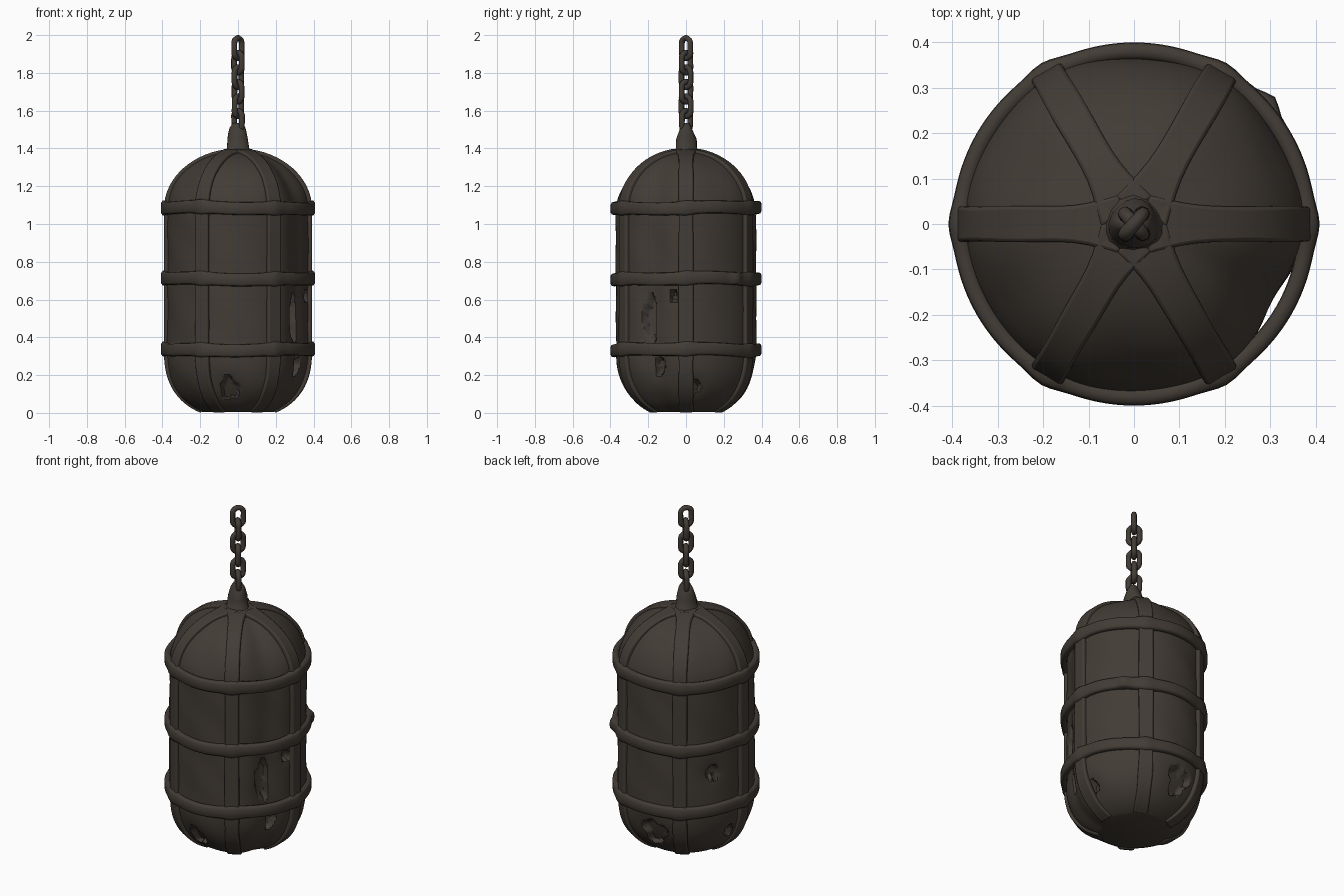
import bpy, bmesh, math, random
from mathutils import Vector

if "Cube" in bpy.data.objects:
    bpy.data.objects.remove(bpy.data.objects["Cube"])
random.seed(4)

iron = bpy.data.materials.new("dark brown iron")
iron.diffuse_color = (0.055, 0.045, 0.036, 1)
iron.use_nodes = True
iron.node_tree.nodes["Principled BSDF"].inputs["Base Color"].default_value = iron.diffuse_color


def finish(name, bm, angle=40, bevel=0):
    bmesh.ops.recalc_face_normals(bm, faces=bm.faces[:])
    me = bpy.data.meshes.new(name)
    bm.to_mesh(me)
    bm.free()
    me.materials.append(iron)
    ob = bpy.data.objects.new(name, me)
    bpy.context.collection.objects.link(ob)
    if bevel:
        m = ob.modifiers.new("bevel", "BEVEL")
        m.width, m.segments = bevel, 2
        m.limit_method = 'ANGLE'
    bpy.ops.object.select_all(action='DESELECT')
    ob.select_set(True)
    bpy.context.view_layer.objects.active = ob
    bpy.ops.object.shade_smooth_by_angle(angle=math.radians(angle))
    return ob


def profile(R, top, bottom, r0, n, nw):
    """Capsule outline from the crown down to the flat base."""
    pts = []
    a0 = math.acos(r0 / R)
    for i in range(n + 1):
        a = a0 * (1 - i / n)
        pts.append((R * math.cos(a), 1.08 + (top - 1.08) * math.sin(a)))
    for i in range(1, nw):
        pts.append((R, 1.08 - 0.75 * i / nw))
    k = 2.4
    end = math.acos(0.5 ** (k / 2))
    s_end = math.sin(end) ** (2 / k)
    for i in range(n + 1):
        a = end * i / n
        z = 0.33 - (0.33 - bottom) * math.sin(a) ** (2 / k) / s_end
        pts.append((R * math.cos(a) ** (2 / k), z))
    return pts


def loft(bm, rows):
    for a, b in zip(rows, rows[1:]):
        n = len(a)
        for i in range(n):
            j = (i + 1) % n
            bm.faces.new((a[i], a[j], b[j], b[i]))


def gap(a, c):
    return (a - c + 180) % 360 - 180


# Battered inner shell with dents and punched-in hollows
# (angle, height, half angle, half height)
HOLES = [(-98, 0.13, 10, 0.065), (-33, 0.50, 7, 0.13), (-10, 0.62, 4, 0.03),
         (9, 0.14, 5, 0.035), (95, 0.18, 13, 0.085), (148, 0.55, 6, 0.045),
         (167, 0.17, 4, 0.04), (-24, 0.25, 5, 0.06)]
bm = bmesh.new()
N = 240
rows = []
for r, z in profile(0.375, 1.388, 0.005, 0.03, 34, 44):
    row = []
    for i in range(N):
        d = i * 360 / N
        a = math.radians(d)
        f = min(1, r / 0.3)
        dome = max(0, min(1, (z - 1.05) / 0.15))
        dr = (0.003 + 0.012 * dome) * math.sin(3 * a) ** 2 * f
        dr += 0.024 * f * math.exp(-(gap(d, -28) / 15) ** 2)
        dr += 0.003 * f * math.sin(5 * a + 9 * z) * math.sin(13 * z + 2 * a)
        for ha, hz, wa, wz in HOLES:
            u, v = gap(d, ha) / wa, (z - hz) / wz
            q = math.hypot(u, v)
            dr += 0.010 * math.exp(-q * q / 2)
            t = math.atan2(v, u)
            edge = 0.9 + 0.13 * math.sin(3 * t + ha) + 0.08 * math.sin(5 * t)
            dr += 0.035 * max(0, min(1, (edge - q) / 0.12))
        row.append(bm.verts.new(((r - dr) * math.cos(a), (r - dr) * math.sin(a), z)))
    rows.append(row)
loft(bm, rows)
bm.faces.new(rows[0])
bm.faces.new(rows[-1])
finish("inner_shell", bm, 45)

# Six vertical straps running from crown to base
outer = profile(0.392, 1.400, 0.0, 0.03, 16, 6)
for k in range(6):
    bm = bmesh.new()
    a = math.radians(60 * k)
    e = Vector((math.cos(a), math.sin(a), 0))
    t = Vector((-e.y, e.x, 0))
    rows = []
    for i, (r, z) in enumerate(outer):
        p0, p1 = outer[max(i - 1, 0)], outer[min(i + 1, len(outer) - 1)]
        nrm = Vector((-(p1[1] - p0[1]), p1[0] - p0[0])).normalized()
        w = 0.039 + 0.001 * math.sin(i * 0.7 + k)
        if z > 1.2:  # webs spread together at the crown
            w += 0.03 * math.exp(-(r / 0.09) ** 2)
        row = []
        for s, h in ((-1, 0), (1, 0), (1, 0.03), (-1, 0.03)):
            zz = max(0, z - nrm.y * h)
            p = e * (r - nrm.x * h) + t * (s * w) + Vector((0, 0, zz))
            row.append(bm.verts.new(p))
        rows.append(row)
    loft(bm, rows)
    bm.faces.new(rows[0])
    bm.faces.new(rows[-1])
    finish("vertical_strap", bm, 50, 0.008)

# Three hoops, thickening into lumps where they cross the straps
for h, z0 in enumerate((1.085, 0.71, 0.335)):
    bm = bmesh.new()
    rows = []
    for i in range(120):
        d = i * 3
        a = math.radians(d)
        near = math.exp(-(gap(d, round(d / 60) * 60) / 6) ** 2)
        lump = math.exp(-(gap(d, 42) / 4) ** 2) if h == 1 else 0
        hz = 0.034 + 0.008 * near
        hr = 0.019 + 0.009 * near + 0.012 * lump
        zc = z0 + 0.004 * math.sin(2 * a + h) + 0.003 * math.sin(5 * a)
        row = []
        for j in range(12):
            b = j * math.tau / 12
            cr, cz = math.cos(b), math.sin(b)
            r = 0.381 + 0.006 * lump + hr * math.copysign(abs(cr) ** 0.6, cr)
            z = zc + hz * math.copysign(abs(cz) ** 0.6, cz)
            row.append(bm.verts.new((r * math.cos(a), r * math.sin(a), z)))
        rows.append(row)
    loft(bm, rows + rows[:1])
    finish("hoop", bm, 60)

# Lumpy collar on the crown
bm = bmesh.new()
rows = []
for r, z, sy in ((0.075, 1.385, 1), (0.059, 1.40, .95), (0.054, 1.45, 1),
                 (0.049, 1.48, .85), (0.042, 1.51, .7), (0.026, 1.535, .7)):
    row = []
    for i in range(20):
        a = i * math.tau / 20
        q = r * (1 + 0.06 * math.sin(3 * a + 20 * z))
        row.append(bm.verts.new((q * math.cos(a), q * sy * math.sin(a), z)))
    rows.append(row)
loft(bm, rows)
bm.faces.new(rows[0])
bm.faces.new(rows[-1])
finish("crown_collar", bm, 60)

# Hanging chain of oval links twisted to either side in turn
L, W, WIRE = 0.138, 0.092, 0.0155
up = Vector((0, 0, 1))
for k in range(6):
    bm = bmesh.new()
    zc = 2.0 - L / 2 - 0.077 * k
    yaw = math.radians(90 + (38 if k % 2 else -38)) + random.uniform(-0.1, 0.1)
    cr = W / 2 - WIRE
    straight = L / 2 - W / 2
    u = Vector((math.cos(yaw), math.sin(yaw), 0))
    v = Vector((-u.y, u.x, 0))
    rows = []
    for i in range(20):
        a = (i + 0.5) * math.tau / 20
        nrm = u * math.cos(a) + up * math.sin(a)
        c = nrm * cr + up * (zc + math.copysign(straight, math.sin(a)))
        wire = WIRE * (1 if abs(math.sin(a)) > 0.9 else random.uniform(0.92, 1.05))
        rows.append([bm.verts.new(c + (nrm * math.cos(b) + v * math.sin(b)) * wire)
                     for b in (j * math.tau / 8 for j in range(8))])
    loft(bm, rows + rows[:1])
    finish("chain_link", bm, 60)
